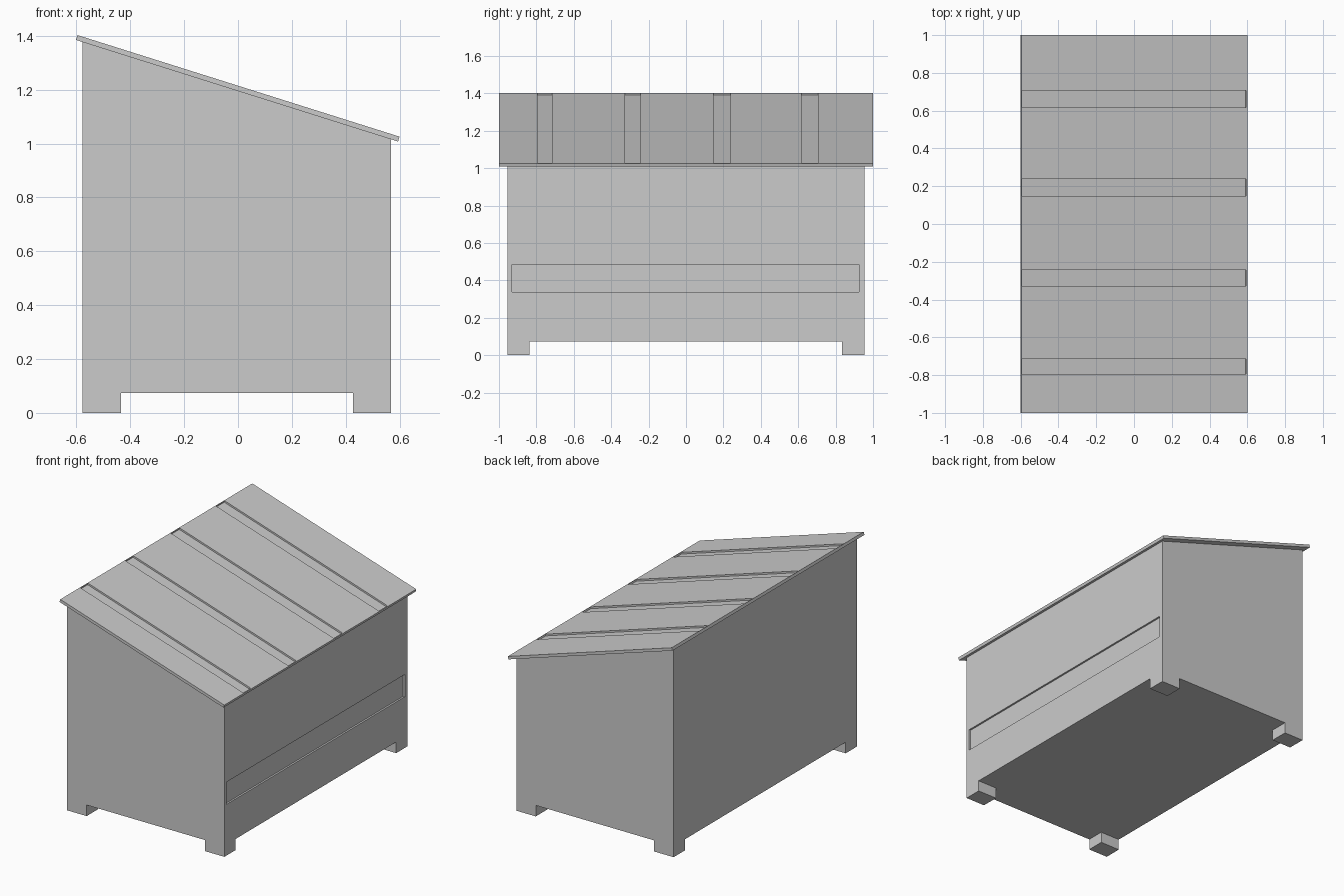
import bpy, bmesh
from mathutils import Vector

if "Cube" in bpy.data.objects:
    bpy.data.objects.remove(bpy.data.objects["Cube"])

TOP = Vector((-0.596, 1.403))             # high upper edge of the roof (x, z)
SLOPE = Vector((0.9537, -0.3007)).normalized()
UP = Vector((-SLOPE.y, SLOPE.x))          # roof normal
LENGTH, THICK, DEPTH = 1.254, 0.019, 0.011


def on_roof(s, h):
    return TOP + SLOPE * s + UP * h


def prism(name, profile, y0, y1):
    """Extrude an x/z outline from y0 to y1."""
    bm = bmesh.new()
    face = bm.faces.new([bm.verts.new((x, y0, z)) for x, z in profile])
    ext = bmesh.ops.extrude_face_region(bm, geom=[face])
    verts = [v for v in ext["geom"] if isinstance(v, bmesh.types.BMVert)]
    bmesh.ops.translate(bm, verts=verts, vec=(0, y1 - y0, 0))
    bmesh.ops.recalc_face_normals(bm, faces=bm.faces)
    me = bpy.data.meshes.new(name)
    bm.to_mesh(me)
    bm.free()
    ob = bpy.data.objects.new(name, me)
    bpy.context.collection.objects.link(ob)
    return ob


def box(name, x0, x1, y0, y1, z0, z1):
    return prism(name, [(x0, z0), (x1, z0), (x1, z1), (x0, z1)], y0, y1)


def cut(target, cutter):
    mod = target.modifiers.new("cut", "BOOLEAN")
    mod.operation, mod.solver, mod.object = "DIFFERENCE", "EXACT", cutter
    cutter.hide_render = True
    cutter.hide_set(True)


def under_roof(x):
    p = on_roof(0, -THICK)
    return p.y + (x - p.x) * SLOPE.y / SLOPE.x


# Bin body with sloping top
X0, X1, Y, BASE = -0.578, 0.569, 0.955, 0.073
body = prism("body", [(X0, BASE), (X1, BASE), (X1, under_roof(X1)), (X0, under_roof(X0))], -Y, Y)

# Long shallow recess across the low side
cut(body, box("recess_cutter", X1 - 0.012, X1 + 0.05, -0.93, 0.925, 0.337, 0.484))

# Corner feet
for xn, x0, x1 in (("left", X0, -0.435), ("right", 0.427, X1)):
    for yn, y0, y1 in (("front", -Y, -0.838), ("back", 0.835, Y)):
        box(f"{yn}_{xn}_foot", x0, x1, y0, y1, 0, BASE)

# Sloping lid with four shallow grooves
lid = prism("lid", [on_roof(0, 0), on_roof(LENGTH, 0), on_roof(LENGTH, -THICK), on_roof(0, -THICK)], -1, 1)
for y0, y1 in ((-0.795, -0.716), (-0.327, -0.243), (0.147, 0.238), (0.617, 0.707)):
    a, b = 0.004, LENGTH - 0.006
    cut(lid, prism("groove_cutter", [on_roof(a, 0.03), on_roof(b, 0.03), on_roof(b, -DEPTH), on_roof(a, -DEPTH)], y0, y1))
